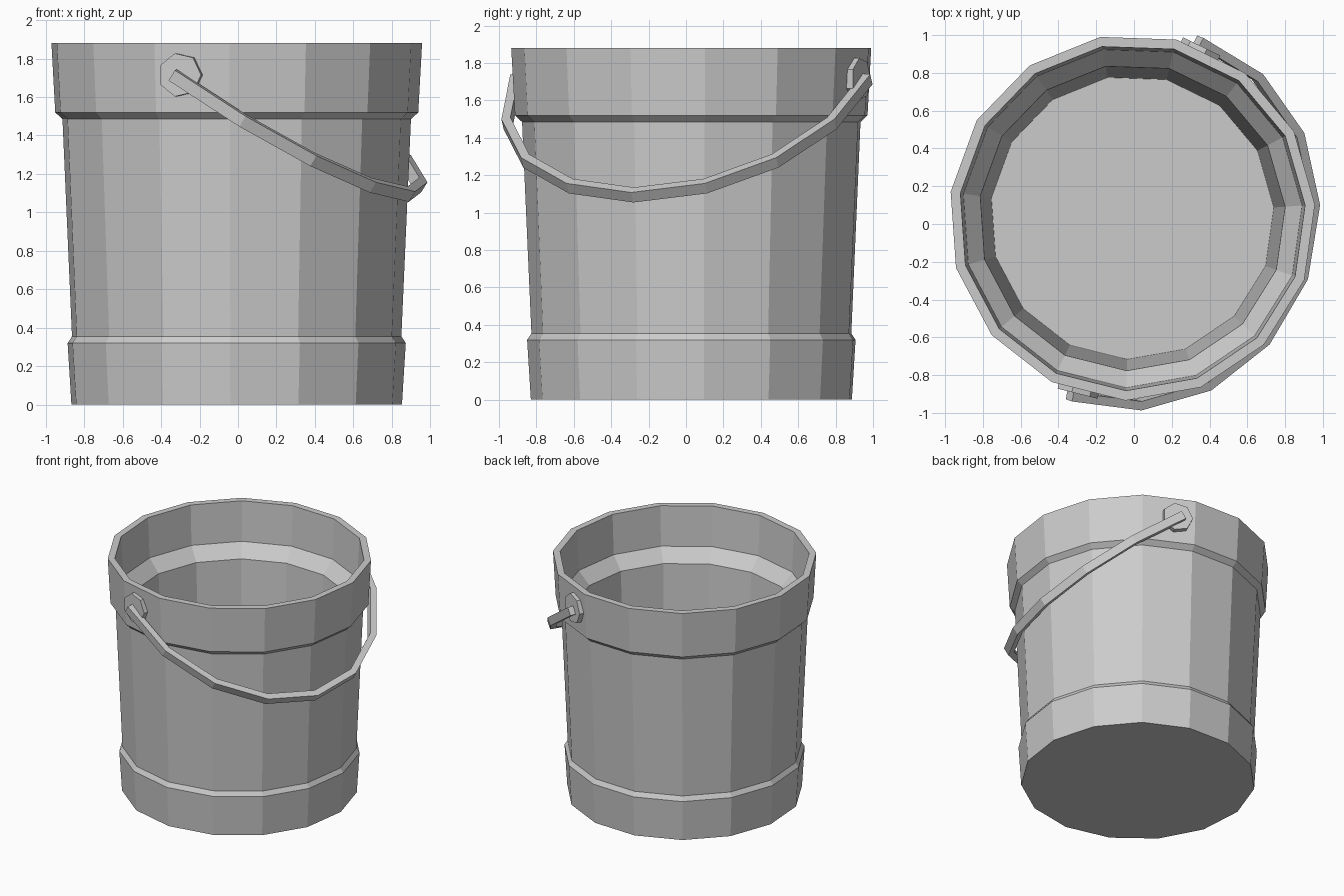
import bpy, bmesh
from math import cos, sin, pi, radians
from mathutils import Vector

if "Cube" in bpy.data.objects:
    bpy.data.objects.remove(bpy.data.objects["Cube"])

CX, CY = -0.01, 0.035          # bucket axis
SIDES, PHASE = 15, radians(100)


def make_object(name, bm):
    bmesh.ops.recalc_face_normals(bm, faces=bm.faces)
    mesh = bpy.data.meshes.new(name)
    bm.to_mesh(mesh)
    bm.free()
    obj = bpy.data.objects.new(name, mesh)
    bpy.context.collection.objects.link(obj)
    return obj


def loft(name, rings):
    """Skin a list of equal-length point rings and cap both ends."""
    bm = bmesh.new()
    loops = [[bm.verts.new(p) for p in ring] for ring in rings]
    n = len(loops[0])
    for a, b in zip(loops, loops[1:]):
        for i in range(n):
            j = (i + 1) % n
            bm.faces.new((a[i], a[j], b[j], b[i]))
    bm.faces.new(loops[0])
    bm.faces.new(loops[-1])
    return make_object(name, bm)


# Bucket: closed profile from the underside, up the outside, down the inside
profile = [(0.865, 0), (0.885, 0.32), (0.862, 0.355), (0.912, 1.485),
           (0.95, 1.52), (0.97, 1.88), (0.918, 1.88), (0.902, 1.56),
           (0.812, 1.46), (0.752, 0.2)]
angles = [PHASE + 2 * pi * i / SIDES for i in range(SIDES)]
loft("bucket_body", [[(CX + r * cos(a), CY + r * sin(a), z) for a in angles]
                     for r, z in profile])


# Hinge plates: seven-sided discs on two opposite wall panels
def hinge_plate(name, angle):
    normal = Vector((cos(angle), sin(angle), 0))
    side = Vector((-sin(angle), cos(angle), 0))
    shift = 0.06 if normal.y > 0 else -0.06
    base = Vector((CX, CY, 1.715)) + side * shift
    rings = []
    for depth in (0.92, 0.975):
        rings.append([base + normal * depth
                      + side * 0.115 * cos(2 * pi * i / 7)
                      + Vector((0, 0, 0.115 * sin(2 * pi * i / 7)))
                      for i in range(7)])
    loft(name, rings)


hinge_plate("hinge_plate_front", radians(256))
hinge_plate("hinge_plate_back", radians(64))

# Handle: half-ellipse of eight straight bars, hanging down to the right
centre = Vector((0, 0.03, 1.715))
u = Vector((0.34, 0.94, 0))
v = Vector((0.885, -0.31, -0.62))
w = v.cross(u).normalized()
if w.z < 0:
    w = -w
path = [centre - u * cos(pi * k / 8) + v * sin(pi * k / 8) for k in range(9)]
seg = [(b - a).normalized() for a, b in zip(path, path[1:])]
rings = []
for k, p in enumerate(path):
    before, after = seg[max(k - 1, 0)], seg[min(k, 7)]
    tangent = (before + after).normalized()
    m = tangent.cross(w).normalized() * (0.024 / tangent.dot(after))
    h = w * 0.032
    rings.append([p + m + h, p - m + h, p - m - h, p + m - h])
loft("handle", rings)
